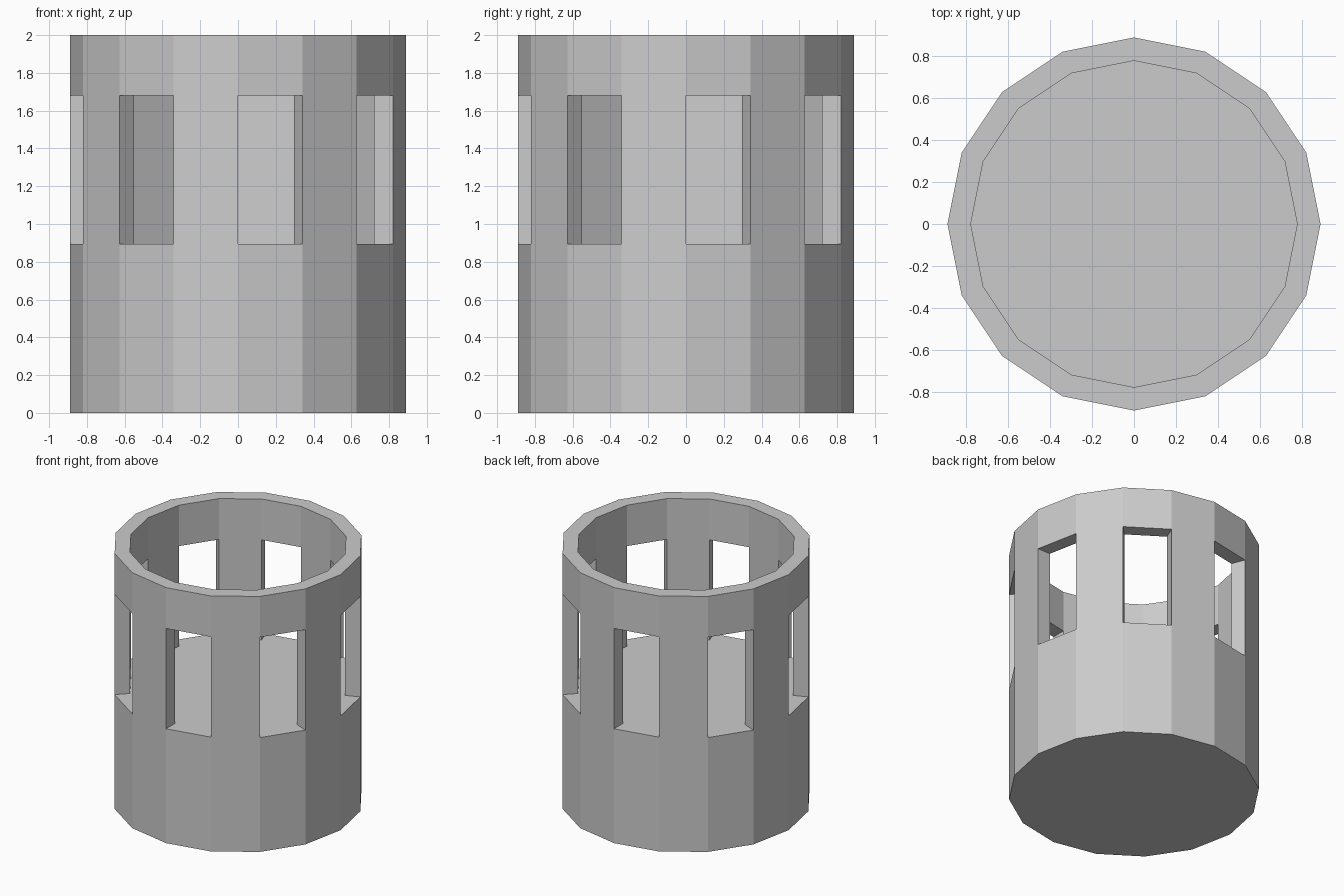
import bpy, bmesh
from math import cos, sin, tau

if "Cube" in bpy.data.objects:
    bpy.data.objects.remove(bpy.data.objects["Cube"])

SIDES = 16
R_OUT, R_IN = 0.889, 0.778
FLOOR, LINTEL, TOP = 0.895, 1.68, 2.0

bm = bmesh.new()


def ring(r, z):
    return [bm.verts.new((r * cos(tau * i / SIDES), r * sin(tau * i / SIDES), z))
            for i in range(SIDES)]


outer = [ring(R_OUT, z) for z in (0, FLOOR, LINTEL, TOP)]
inner = [ring(R_IN, z) for z in (FLOOR, LINTEL, TOP)]


def quad(a, b, i, j):
    bm.faces.new((a[i], a[j], b[j], b[i]))


# solid base underside and raised floor level with the window sills
bm.faces.new(outer[0])
bm.faces.new(inner[0])

for i in range(SIDES):
    j = (i + 1) % SIDES
    quad(outer[0], outer[1], i, j)      # lower wall
    quad(outer[2], outer[3], i, j)      # upper band, outside
    quad(inner[1], inner[2], i, j)      # upper band, inside
    quad(outer[3], inner[2], i, j)      # top rim
    if i % 2 == 0:                      # window: sill and lintel
        quad(outer[1], inner[0], i, j)
        quad(outer[2], inner[1], i, j)
    else:                               # pillar between windows
        quad(outer[1], outer[2], i, j)
        quad(inner[0], inner[1], i, j)
    # window jamb
    bm.faces.new((outer[1][i], outer[2][i], inner[1][i], inner[0][i]))

bmesh.ops.recalc_face_normals(bm, faces=bm.faces)
mesh = bpy.data.meshes.new("windowed_tower")
bm.to_mesh(mesh)
bm.free()
bpy.context.collection.objects.link(bpy.data.objects.new("windowed_tower", mesh))
